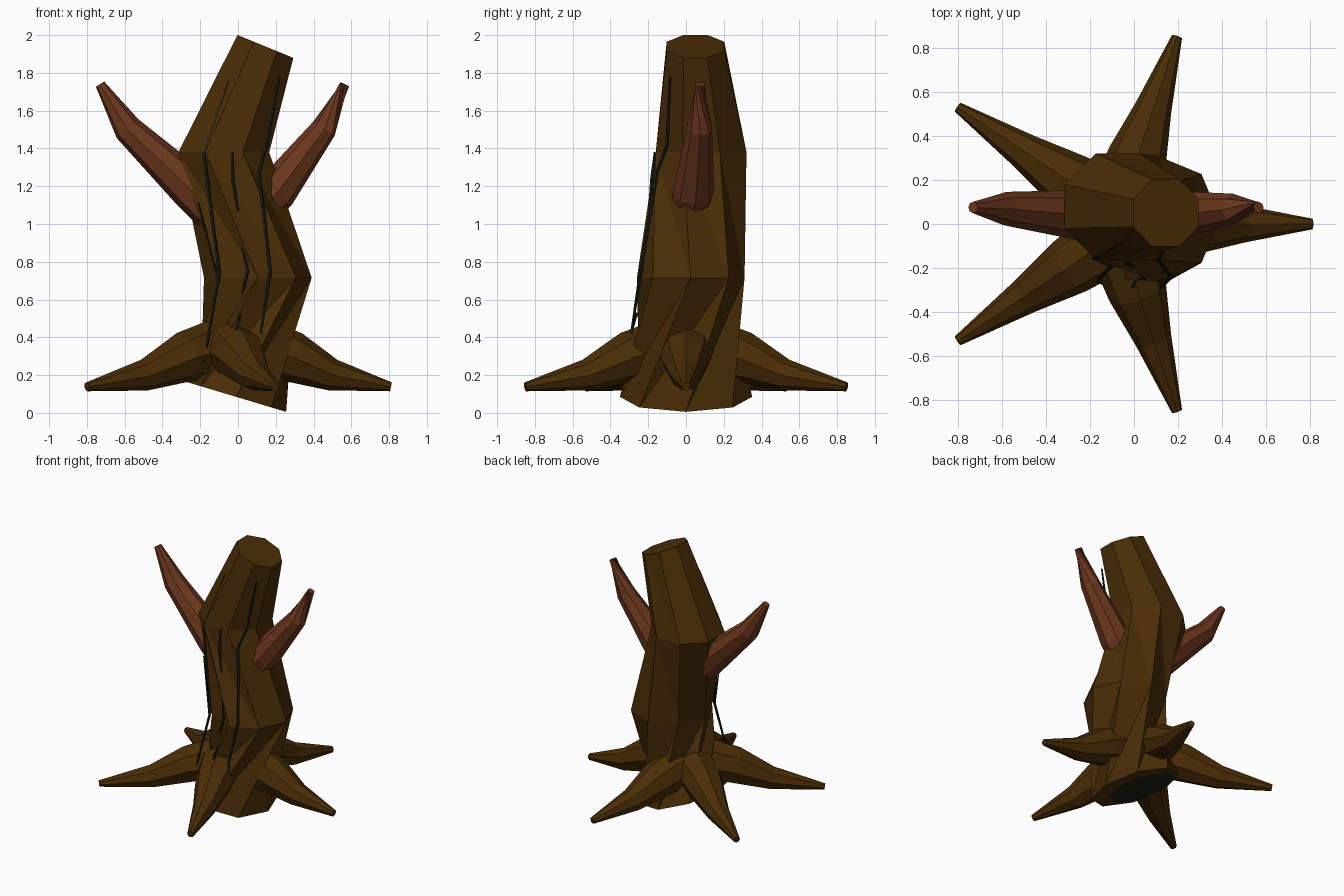
import bpy, bmesh
from math import sin, cos, tau
from mathutils import Vector

if "Cube" in bpy.data.objects:
    bpy.data.objects.remove(bpy.data.objects["Cube"])


def material(name, rgb):
    m = bpy.data.materials.new(name)
    m.use_nodes = True
    m.diffuse_color = (*rgb, 1)
    m.node_tree.nodes["Principled BSDF"].inputs["Base Color"].default_value = (*rgb, 1)
    return m


bark = material("bark brown", (0.068, 0.026, 0.002))
branch_wood = material("reddish branch", (0.147, 0.038, 0.012))
dark = material("dark moss", (0.010, 0.013, 0.007))


def loft(name, rings, mats, twisted=False):
    """Skin a list of point rings and close both ends; the start cap takes the last material."""
    bm = bmesh.new()
    loops = [[bm.verts.new(p) for p in ring] for ring in rings]
    n = len(loops[0])
    for a, b in zip(loops, loops[1:]):
        for i in range(n):
            j = (i + 1) % n
            if twisted:
                bm.faces.new((a[i], a[j], b[i]))
                bm.faces.new((a[j], b[j], b[i]))
            else:
                bm.faces.new((a[i], a[j], b[j], b[i]))
    bm.faces.new(loops[0][::-1]).material_index = len(mats) - 1
    bm.faces.new(loops[-1])
    bmesh.ops.recalc_face_normals(bm, faces=bm.faces[:])
    mesh = bpy.data.meshes.new(name)
    bm.to_mesh(mesh)
    bm.free()
    for m in mats:
        mesh.materials.append(m)
    bpy.context.collection.objects.link(bpy.data.objects.new(name, mesh))


def tube(name, points, radii, sides, mat):
    """Tapered tube along a path."""
    pts = [Vector(p) for p in points]
    rings = []
    for i, (p, r) in enumerate(zip(pts, radii)):
        t = (pts[min(i + 1, len(pts) - 1)] - pts[max(i - 1, 0)]).normalized()
        helper = Vector((0, 0, 1)) if abs(t.z) < 0.9 else Vector((0, 1, 0))
        u = t.cross(helper).normalized()
        v = u.cross(t)
        rings.append([p + r * (u * cos(tau * k / sides) + v * sin(tau * k / sides))
                      for k in range(sides)])
    loft(name, rings, [mat])


# Crooked, wrung trunk: centre, x radius, y radius, tilt of the ring, twist in steps
sections = [
    ((-0.07, 0, 0.103), 0.19, 0.28, -0.3, -2),
    ((-0.01, 0, 0.085), 0.265, 0.35, -0.3, -2),
    ((0.105, 0.025, 0.715), 0.285, 0.285, 0, 0),
    ((-0.075, 0.08, 1.38), 0.26, 0.26, 0, -0.5),
    ((0.145, 0.05, 1.94), 0.16, 0.165, -0.41, -0.5),
]
rings = []
for (cx, cy, cz), rx, ry, tilt, twist in sections:
    ring = []
    for k in range(8):
        a = tau * (k + twist) / 8
        dx = rx * cos(a)
        ring.append((cx + dx, cy + ry * sin(a), cz + tilt * dx))
    rings.append(ring)
loft("trunk", rings, [bark, dark], twisted=True)

# Five spreading roots: start x, tip x, tip y
roots = {
    "left_root": (0, 0.81, 0),
    "back_left_root": (-0.085, 0.195, 0.85),
    "back_right_root": (0, -0.8, 0.53),
    "front_right_root": (0, -0.8, -0.53),
    "front_left_root": (-0.085, 0.195, -0.85),
}
for name, (start, x, y) in roots.items():
    path = [(start + (x - start) * f, y * f, z)
            for f, z in ((0.17, 0.34), (0.36, 0.295), (0.62, 0.2), (1, 0.138))]
    tube(name, path, (0.15, 0.135, 0.084, 0.024), 8, bark)

# Two raised branches
tube("right_branch", [(-0.1, 0.03, 1.05), (-0.24, 0.04, 1.18), (-0.585, 0.07, 1.505), (-0.73, 0.075, 1.74)],
     (0.12, 0.115, 0.076, 0.026), 8, branch_wood)
tube("left_branch", [(0.08, 0.03, 1.05), (0.2, 0.04, 1.17), (0.455, 0.07, 1.505), (0.565, 0.075, 1.74)],
     (0.11, 0.11, 0.068, 0.026), 8, branch_wood)

# Thin vines hanging over the front of the trunk
vines = [
    [(-0.05, -0.085, 1.76), (-0.18, -0.155, 1.36), (-0.1, -0.19, 0.74), (-0.18, -0.27, 0.27)],
    [(-0.21, -0.11, 1.11), (-0.11, -0.19, 0.72)],
    [(-0.03, -0.165, 1.38), (-0.03, -0.18, 1.24), (0, -0.195, 1.07)],
    [(0.02, -0.215, 0.88), (0.05, -0.245, 0.75), (0.02, -0.25, 0.63)],
    [(0.01, -0.26, 0.53), (-0.01, -0.29, 0.42)],
    [(0.22, -0.085, 1.78), (0.15, -0.1, 1.42), (0.11, -0.155, 1.27), (0.17, -0.24, 0.75), (0.12, -0.29, 0.42)],
]
for i, path in enumerate(vines):
    radii = [0.01] * len(path)
    radii[0] = radii[-1] = 0.006
    tube(f"vine_{i + 1}", path, radii, 5, dark)
